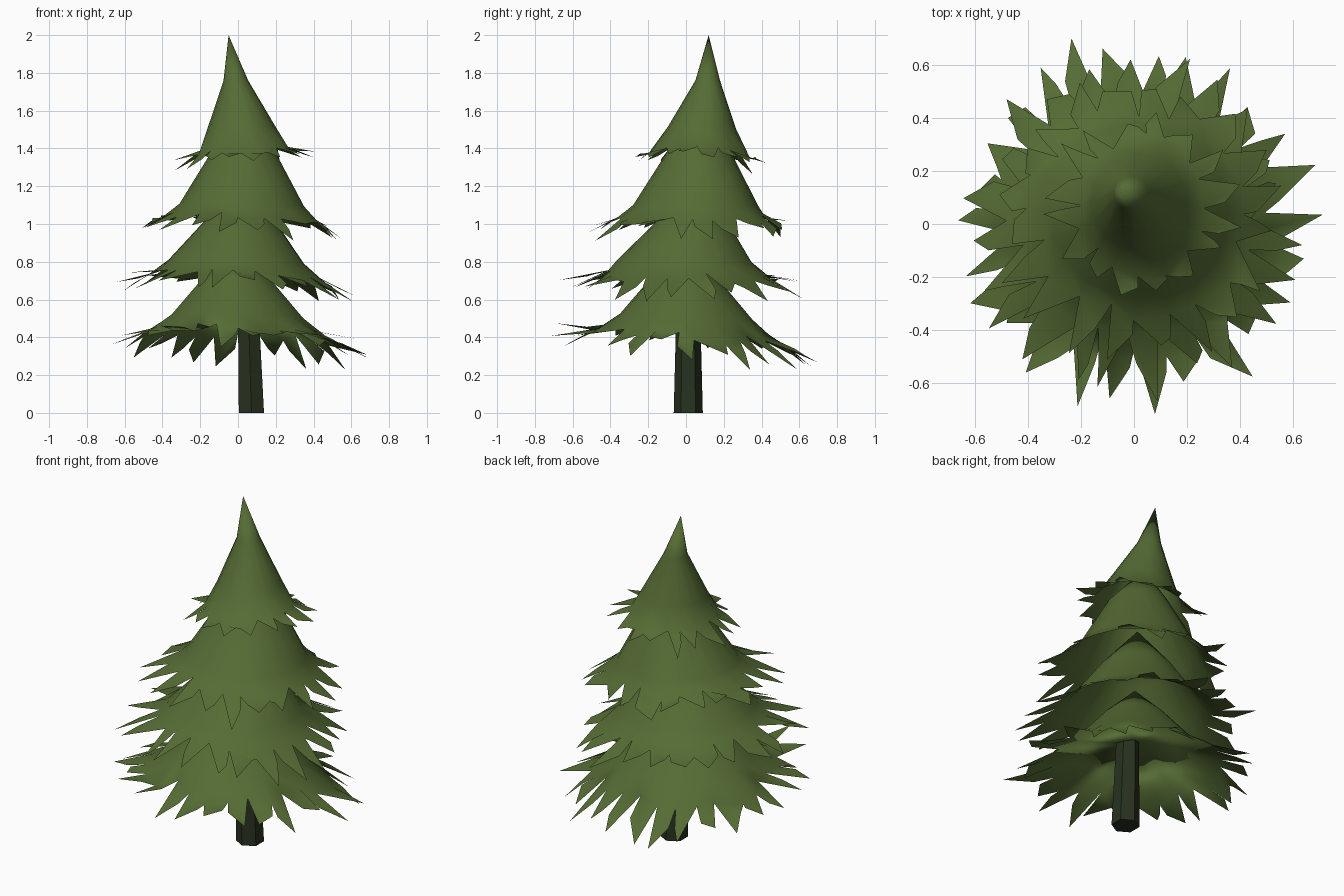
import bpy, bmesh, math, random
from mathutils import Vector

random.seed(11)
cube = bpy.data.objects.get("Cube")
if cube:
    bpy.data.objects.remove(cube)


def material(name, color):
    mat = bpy.data.materials.new(name)
    mat.use_nodes = True
    mat.diffuse_color = color
    bsdf = mat.node_tree.nodes["Principled BSDF"]
    bsdf.inputs["Base Color"].default_value = color
    bsdf.inputs["Roughness"].default_value = 0.9
    return mat


needles = material("needle green", (0.092, 0.15, 0.035, 1))
bark = material("dark bark", (0.021, 0.031, 0.014, 1))

# Leaning centre line of the tree
AXIS = [Vector(p) for p in ((0, 0.005, 0.4), (-0.01, -0.01, 0.8), (0.02, 0.05, 1.1),
                            (0.03, 0.07, 1.4), (-0.01, 0.115, 1.75), (-0.05, 0.12, 2))]


def axis(z):
    for a, b in zip(AXIS, AXIS[1:]):
        if z <= b.z:
            return a.lerp(b, max(0, (z - a.z) / (b.z - a.z)))
    return AXIS[-1]


def finish(bm, name, mat, angle):
    mesh = bpy.data.meshes.new(name)
    bm.to_mesh(mesh)
    bm.free()
    mesh.materials.append(mat)
    obj = bpy.data.objects.new(name, mesh)
    bpy.context.collection.objects.link(obj)
    bpy.ops.object.select_all(action="DESELECT")
    obj.select_set(True)
    bpy.context.view_layer.objects.active = obj
    bpy.ops.object.shade_smooth_by_angle(angle=math.radians(angle))


def tier(name, profile, count, tilt, droop, underside=None):
    """Skirt of branches: apex, rings, notched rim and pointed, shouldered tips."""
    bm = bmesh.new()
    apex_z = profile[0][1]
    rim_r, rim_z = profile[-2]
    tip_r, tip_z = profile[-1]

    def point(r, z, step):
        a = -math.pi / 2 + step / count * math.tau
        c = axis(z)
        out = r / tip_r
        z += out * out * (tilt[0] * math.cos(a) + tilt[1] * math.sin(a))
        return bm.verts.new((c.x + r * math.cos(a), c.y + r * math.sin(a), z))

    apex = bm.verts.new((*axis(apex_z).xy, apex_z))
    columns = []
    for k in range(count):
        col = [point(r, z, k) for r, z in profile[1:-2]]
        s = random.uniform(-0.1, 0.12)
        col.append(point(rim_r * (1 + s), rim_z - s * 0.25, k + random.uniform(-0.2, 0.2)))
        columns.append(col)
    for k, left in enumerate(columns):
        right = columns[(k + 1) % count]
        bm.faces.new((apex, left[0], right[0]))
        for i in range(len(left) - 1):
            bm.faces.new((left[i], left[i + 1], right[i + 1], right[i]))
        # Pointed branch end with a shoulder on one side
        s = random.uniform(-0.13, 0.07)
        z = tip_z + random.uniform(-droop, droop)
        side = random.choice((-1, 1))
        tip = point(tip_r * (1 + s), z, k + 0.5 + side * random.uniform(-0.3, 0.3))
        mix = random.uniform(0.35, 0.6)
        shoulder = point(rim_r + (tip_r - rim_r) * mix, rim_z + (z - rim_z) * mix,
                         k + 0.5 + side * 0.38)
        ends = (shoulder, tip) if side < 0 else (tip, shoulder)
        bm.faces.new((left[-1], *ends, right[-1]))
    # Shallow inner roof
    if underside:
        middle = bm.verts.new((*axis(underside).xy, underside))
        for left, right in zip(columns, columns[1:] + columns[:1]):
            bm.faces.new((middle, right[-1], left[-1]))
    finish(bm, name, needles, 60)


tier("bottom_branches", [(0, 0.88), (0.18, 0.71), (0.35, 0.51), (0.47, 0.42), (0.69, 0.35)],
     26, (-0.04, -0.06), 0.065, 0.55)
tier("lower_middle_branches", [(0, 1.22), (0.2, 1.0), (0.36, 0.8), (0.44, 0.73), (0.63, 0.665)],
     23, (-0.03, -0.01), 0.05)
tier("upper_middle_branches", [(0, 1.6), (0.17, 1.38), (0.33, 1.1), (0.39, 1.04), (0.55, 0.97)],
     20, (-0.02, 0), 0.05)
tier("top_branches", [(0, 2), (0.065, 1.76), (0.18, 1.51), (0.25, 1.38), (0.36, 1.335)],
     16, (0.03, -0.02), 0.04)

# Six-sided trunk, slightly tapered and running up inside the branches
bm = bmesh.new()
bmesh.ops.create_cone(bm, cap_ends=True, segments=6, radius1=0.077, radius2=0.058, depth=0.75)
for v in bm.verts:
    v.co.z += 0.375
    v.co.x += 0.071 - 0.03 * v.co.z
    v.co.y += 0.012
finish(bm, "trunk", bark, 30)
